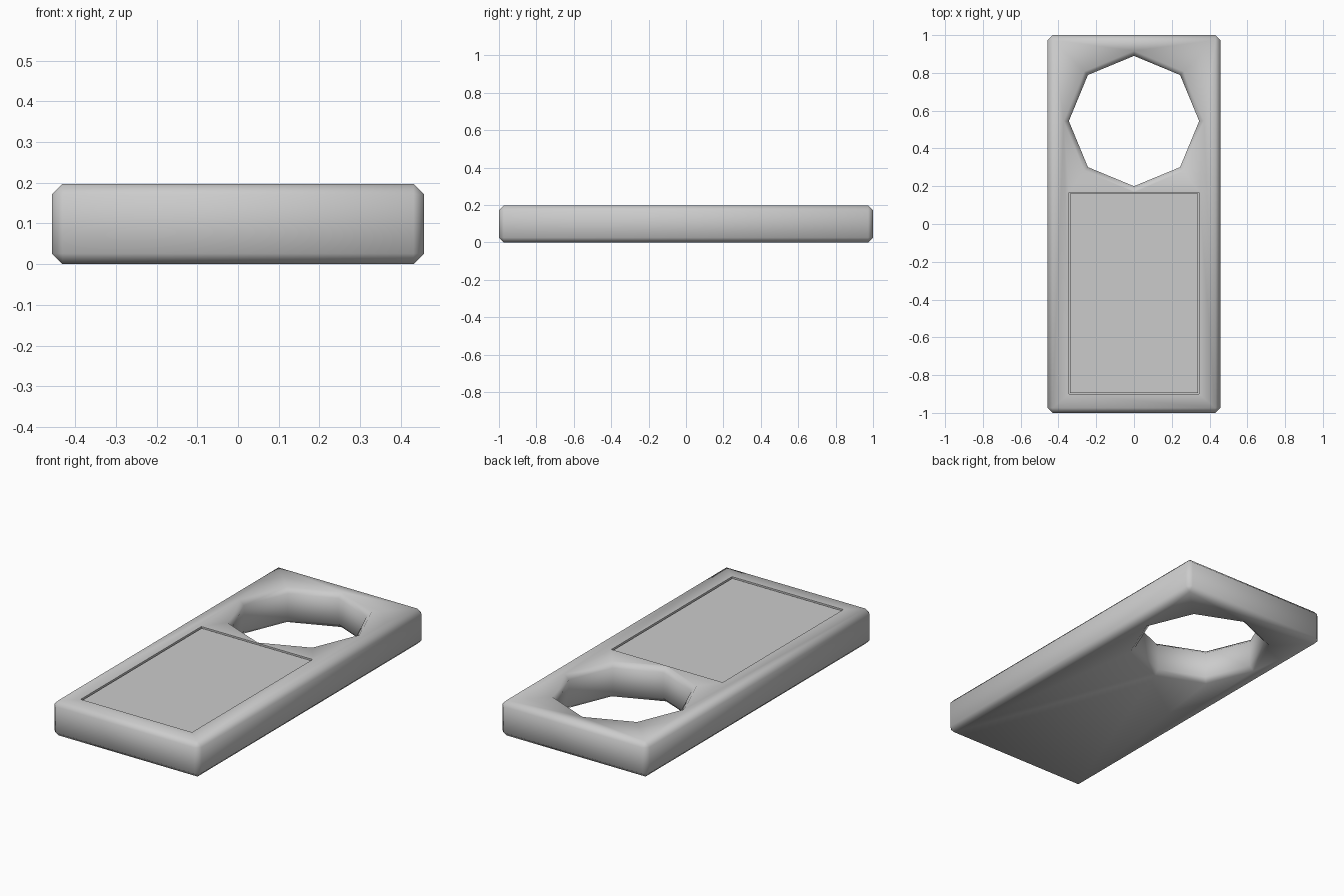
import bpy, bmesh
from math import cos, sin, tau, radians

if "Cube" in bpy.data.objects:
    bpy.data.objects.remove(bpy.data.objects["Cube"])

W, L, H, B = 0.457, 1.0, 0.197, 0.026


def finish(bm, name):
    bmesh.ops.recalc_face_normals(bm, faces=bm.faces)
    mesh = bpy.data.meshes.new(name)
    bm.to_mesh(mesh)
    bm.free()
    obj = bpy.data.objects.new(name, mesh)
    bpy.context.collection.objects.link(obj)
    return obj


def box(name, x, y0, y1, z0, z1, bevel=0):
    bm = bmesh.new()
    bmesh.ops.create_cube(bm, size=1)
    for v in bm.verts:
        v.co.x *= 2 * x
        v.co.y = y1 if v.co.y > 0 else y0
        v.co.z = z1 if v.co.z > 0 else z0
    if bevel:
        bmesh.ops.bevel(bm, geom=bm.edges[:], offset=bevel, segments=1,
                        affect='EDGES', profile=0.5)
    return finish(bm, name)


def smooth(obj, angle):
    bpy.ops.object.select_all(action='DESELECT')
    obj.select_set(True)
    bpy.context.view_layer.objects.active = obj
    bpy.ops.object.shade_smooth_by_angle(angle=radians(angle))


def cut(obj, cutter):
    mod = obj.modifiers.new(cutter.name, 'BOOLEAN')
    mod.operation = 'DIFFERENCE'
    mod.solver = 'EXACT'
    mod.object = cutter
    bpy.context.view_layer.objects.active = obj
    bpy.ops.object.modifier_apply(modifier=mod.name)
    bpy.data.objects.remove(cutter)


# Chamfered tag plate
plate = box("plate", W, -L, L, 0, H, B)

# Eight-sided hole with chamfered rims on both faces
bm = bmesh.new()
rings = []
for r, z in ((0.385, -0.013), (0.345, B), (0.345, H - B), (0.385, H + 0.013)):
    rings.append([bm.verts.new((r * cos(i * tau / 8), 0.545 + r * sin(i * tau / 8), z))
                  for i in range(8)])
for lo, hi in zip(rings, rings[1:]):
    for i in range(8):
        j = (i + 1) % 8
        bm.faces.new((lo[i], lo[j], hi[j], hi[i]))
bm.faces.new(rings[0])
bm.faces.new(rings[-1])
cut(plate, finish(bm, "hole_cutter"))

# Shallow pocket that holds the label panel
cut(plate, box("pocket_cutter", 0.345, -0.90, 0.168, H - 0.025, H + 0.1))
smooth(plate, 50)

# Label panel, just below the rim
panel = box("label_panel", 0.339, -0.894, 0.162, H - 0.03, H - 0.006)
smooth(panel, 50)
